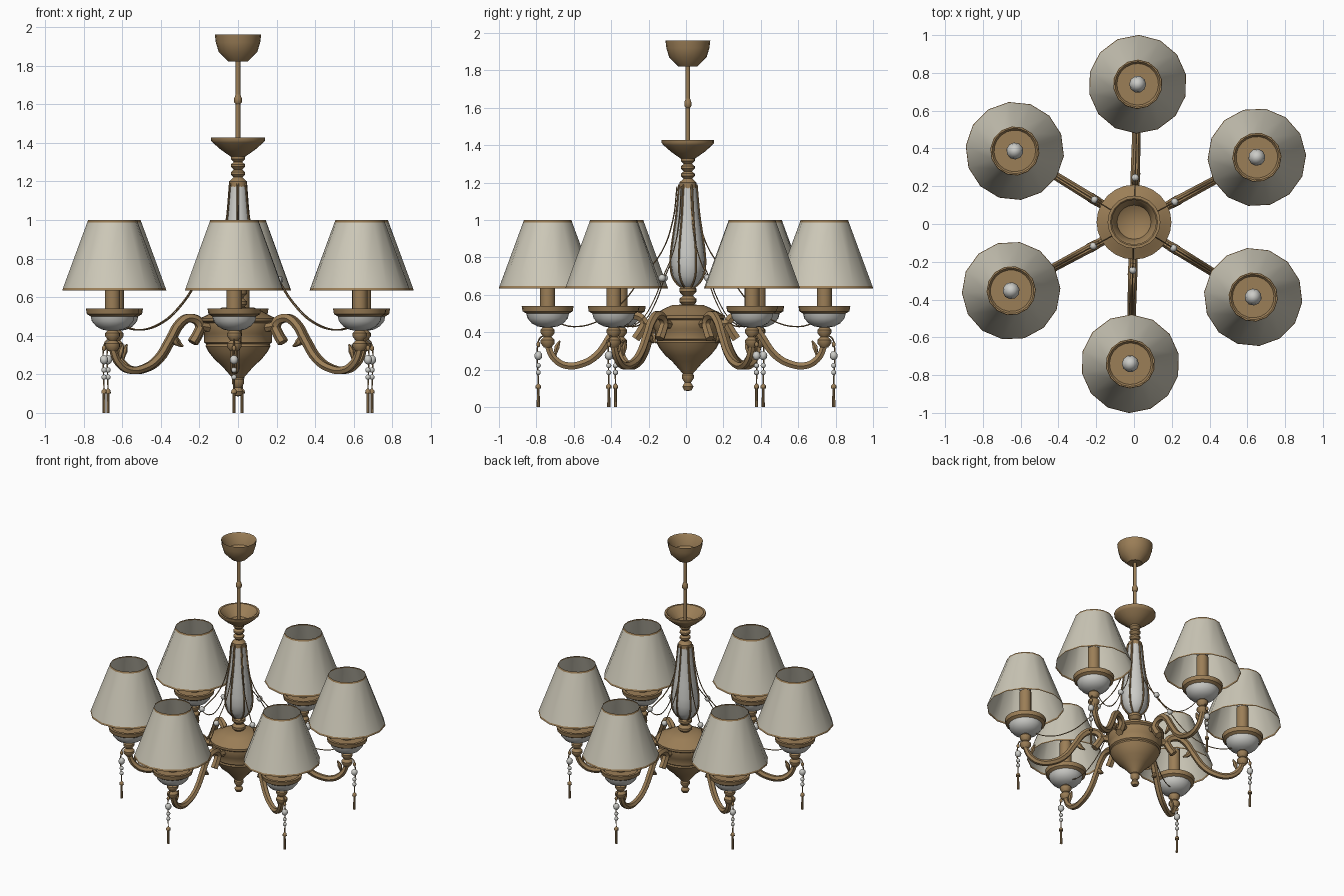
import bpy, bmesh
from math import sin, cos, pi, radians

cube = bpy.data.objects.get("Cube")
if cube:
    bpy.data.objects.remove(cube, do_unlink=True)


def material(name, rgb):
    m = bpy.data.materials.new(name)
    m.use_nodes = True
    m.diffuse_color = (*rgb, 1)
    bsdf = next(n for n in m.node_tree.nodes if n.type == 'BSDF_PRINCIPLED')
    bsdf.inputs["Base Color"].default_value = (*rgb, 1)
    return m


BRASS = material("aged_brass", (.33, .21, .095))
FABRIC = material("cream_fabric", (.61, .58, .48))
GLASS = material("pale_glass", (.6, .6, .57))
AXIS_Y = .01    # column offset
REACH = .74     # distance of each lamp from the middle
DROP = .79      # distance of each crystal drop


def select_only(obj):
    bpy.ops.object.select_all(action='DESELECT')
    obj.select_set(True)
    bpy.context.view_layer.objects.active = obj


def finish(obj, angle=40):
    select_only(obj)
    bpy.ops.object.shade_smooth_by_angle(angle=radians(angle))
    return obj


def lathe(name, profile, mat=BRASS, sides=20, x=0, y=0, brass_band=None):
    """Spin (radius, height) points; brass_band(height) picks brass faces."""
    bm = bmesh.new()
    rings = []
    for r, z in profile:
        if r == 0:
            rings.append([bm.verts.new((0, 0, z))] * sides)
        else:
            angles = [2 * pi * i / sides for i in range(sides)]
            rings.append([bm.verts.new((r * cos(a), r * sin(a), z)) for a in angles])
    for low, high in zip(rings, rings[1:]):
        for i in range(sides):
            j = (i + 1) % sides
            face = bm.faces.new(list(dict.fromkeys((low[i], low[j], high[j], high[i]))))
            if brass_band and brass_band(face.calc_center_median().z):
                face.material_index = 1
    mesh = bpy.data.meshes.new(name)
    bm.to_mesh(mesh)
    bm.free()
    mesh.materials.append(mat)
    if brass_band:
        mesh.materials.append(BRASS)
    obj = bpy.data.objects.new(name, mesh)
    obj.location = (x, y, 0)
    bpy.context.collection.objects.link(obj)
    return finish(obj)


def column(name, profile, mat=BRASS, sides=20):
    return lathe(name, profile, mat, sides, y=AXIS_Y)


def ball(name, radius, x, z, mat, stretch=1):
    bpy.ops.mesh.primitive_uv_sphere_add(segments=10, ring_count=6, radius=radius, location=(x, 0, z))
    obj = bpy.context.object
    obj.name = name
    obj.scale.z = stretch
    obj.data.materials.append(mat)
    return finish(obj, 60)


def tube(name, points, depth, taper=None, round_res=1):
    """Brass tube through (radius, height) points; taper(t) scales its thickness."""
    curve = bpy.data.curves.new(name, 'CURVE')
    curve.dimensions = '3D'
    curve.bevel_depth = depth
    curve.bevel_resolution = round_res
    curve.resolution_u = 4
    curve.use_fill_caps = True
    spline = curve.splines.new('BEZIER')
    spline.bezier_points.add(len(points) - 1)
    for i, (x, z) in enumerate(points):
        p = spline.bezier_points[i]
        p.co = (x, 0, z)
        p.radius = taper(i / (len(points) - 1)) if taper else 1
        p.handle_left_type = p.handle_right_type = 'AUTO'
    curve.materials.append(BRASS)
    obj = bpy.data.objects.new(name, curve)
    bpy.context.collection.objects.link(obj)
    select_only(obj)
    bpy.ops.object.convert(target='MESH')
    return finish(bpy.context.object, 50)


def knobs(bottom, top, count, thin, thick):
    """Profile of a stack of turned rings."""
    step = (top - bottom) / count
    profile = []
    for i in range(count):
        z = bottom + i * step
        profile += [(thin, z), (thick, z + step * .4), (thick, z + step * .7)]
    return profile + [(thin, top)]


def leaf_taper(t):
    return .3 + .7 * sin(pi * t)


# Ceiling canopy and rod
column("ceiling_canopy", [(0, 1.82), (.05, 1.82), (.1, 1.87), (.115, 1.92), (.12, 1.96),
                          (.11, 1.95), (.09, 1.88), (0, 1.83)])
column("hanging_rod", [(.012, 1.36), (.012, 1.83)], sides=10)
column("rod_knuckle", [(.012, 1.6), (.02, 1.61), (.02, 1.63), (.012, 1.65)], sides=10)

# Open bowl and turned neck
column("upper_bowl", [(0, 1.32), (.04, 1.33), (.09, 1.365), (.13, 1.4), (.14, 1.412), (.14, 1.427),
                      (.125, 1.427), (.06, 1.36), (0, 1.355)])
column("upper_neck", knobs(1.22, 1.34, 3, .022, .037), sides=16)
column("vase_cap", [(.046, 1.17), (.046, 1.2), (.02, 1.225)], sides=16)

# Ribbed glass vase
vase = [(.03, .64), (.055, .66), (.08, .7), (.09, .76), (.088, .82), (.075, .92), (.06, 1.02), (.044, 1.19)]
column("glass_vase", vase, GLASS)
column("lower_neck", knobs(.54, .65, 2, .026, .046), sides=16)

# Brass body with its finial
column("centre_body", [(.028, .18), (.085, .245), (.12, .275), (.152, .315), (.168, .345), (.165, .357),
                       (.175, .365), (.175, .41), (.183, .42), (.183, .465), (.198, .475), (.198, .49),
                       (.165, .505), (.12, .53), (.085, .545), (0, .55)], sides=24)
column("finial_neck", knobs(.13, .19, 1, .016, .032), sides=12)
column("finial_tip", [(0, .085), (.02, .09), (.03, .11), (.014, .135)], sides=12)

# Arm with its leaves
arm_path = [(.27, .365), (.24, .41), (.225, .455), (.29, .492), (.35, .46), (.4, .385), (.48, .275),
            (.56, .23), (.64, .222), (.7, .255), (.732, .31), (REACH, .37)]
arm = tube("curved_arm", arm_path, .024, lambda t: 1.1 - .3 * t)
bracket = tube("arm_bracket", [(.16, .44), (.23, .45)], .024)
inner_leaf = tube("inner_leaf", [(.385, .42), (.37, .37), (.335, .345)], .018, leaf_taper)
outer_leaf = tube("outer_leaf", [(.7, .27), (.69, .32), (.675, .355)], .016, leaf_taper)

# Vase rib and beaded strand
rib = tube("vase_rib", [(r + .003, z) for r, z in vase], .006)
strand = tube("bead_strand", [(.048, 1.18), (.07, 1), (.13, .83), (.24, .69), (.33, .57), (.46, .465),
                              (.6, .43), (.7, .455)], .0035, round_res=0)
strand_bead = ball("strand_bead", .02, .245, .69, GLASS)

# Crystal drop
hook = tube("drop_hook", [(REACH, .385), (.775, .375), (DROP, .35), (DROP, .12)], .004, round_res=0)
tassel = lathe("tassel", [(.009, 0), (.007, .1), (.015, .1), (.014, .115), (0, .13)], sides=8, x=DROP)
cap = ball("drop_cap", .011, DROP, .335, BRASS, 1.4)
crystal = ball("drop_crystal", .022, DROP, .275, GLASS, 1.1)
high_bead = ball("upper_drop_bead", .014, DROP, .222, GLASS)
low_bead = ball("lower_drop_bead", .014, DROP, .185, GLASS)

# Cup, candle and shade
stem = lathe("cup_stem", knobs(.32, .43, 2, .021, .038), sides=14, x=REACH)
cup = lathe("candle_cup", [(.02, .425), (.055, .432), (.085, .448), (.108, .475), (.114, .5), (.134, .512),
                           (.139, .541), (.12, .541), (.11, .528), (0, .528)],
            GLASS, x=REACH, brass_band=lambda z: z > .5)
sleeve = lathe("candle_sleeve", [(.04, .52), (.04, .76), (0, .76)], sides=14, x=REACH)
bulb = ball("bulb", .045, REACH, .8, GLASS, 1.2)
shade = lathe("lamp_shade", [(.261, .635), (.257, .647), (.131, .988), (.127, 1)], FABRIC, 14, REACH,
              brass_band=lambda z: z < .645 or z > .99)

# Repeat the whole light around the column
light = [arm, bracket, inner_leaf, outer_leaf, rib, strand, strand_bead, hook, tassel, cap, crystal,
         high_bead, low_bead, stem, cup, sleeve, bulb, shade]
for part in light:
    reach, height = part.location.x, part.location.z
    for n in range(6):
        obj = part
        if n:
            obj = part.copy()
            bpy.context.collection.objects.link(obj)
        a = radians(88.5 - 60 * n)
        obj.rotation_euler.z = a
        obj.location = (reach * cos(a), reach * sin(a), height)
        if part == rib:
            obj.location.y = AXIS_Y
